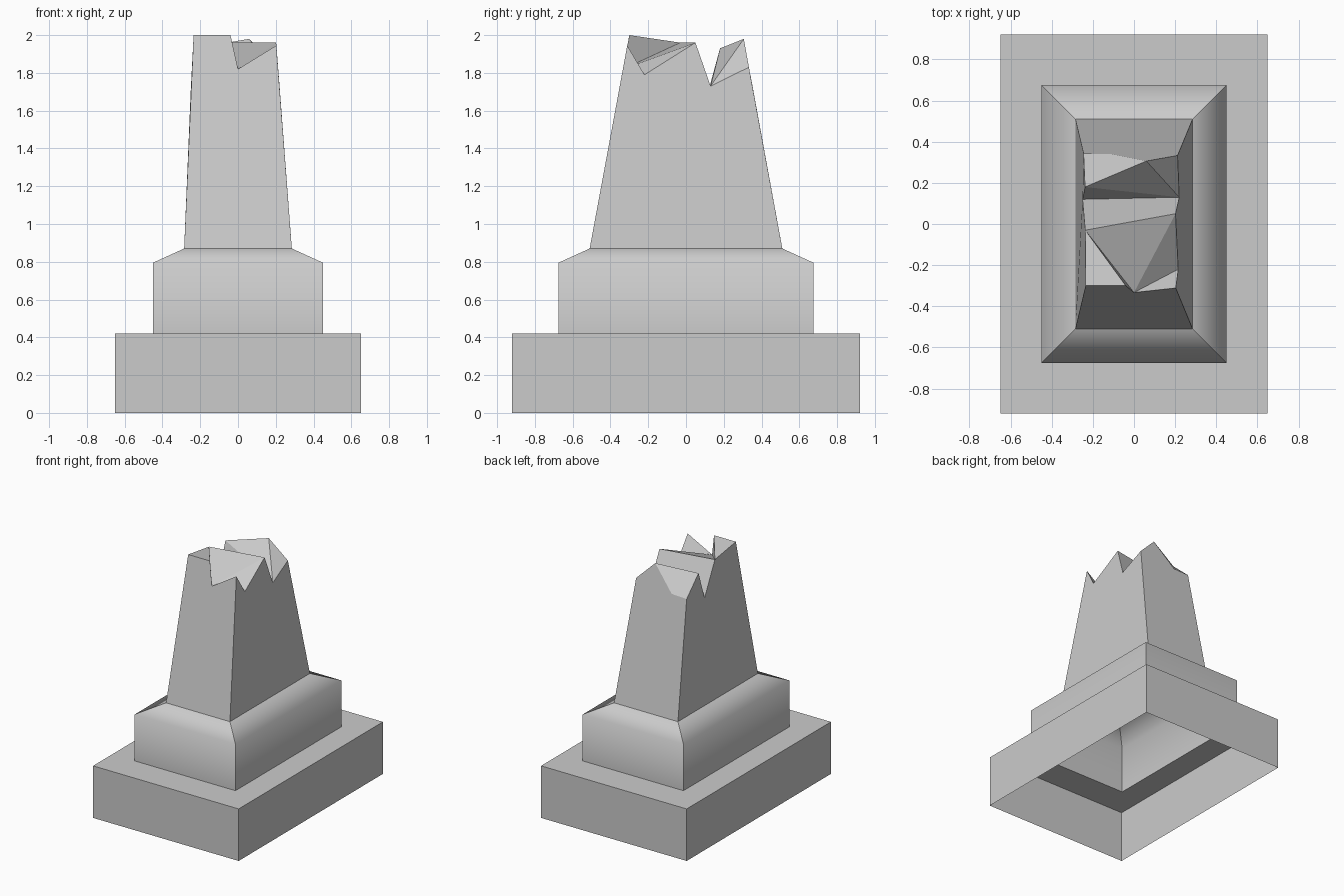
import bpy
import bmesh

cube = bpy.data.objects.get("Cube")
if cube:
    bpy.data.objects.remove(cube, do_unlink=True)

stone = bpy.data.materials.new("grey_stone")
stone.use_nodes = True
GREY = (0.6, 0.6, 0.6, 1)
stone.diffuse_color = GREY
stone.node_tree.nodes["Principled BSDF"].inputs["Base Color"].default_value = GREY


def ring(bm, hx, hy, z):
    """Four corners, starting front left of the picture plane, going round."""
    return [bm.verts.new((sx * hx, sy * hy, z))
            for sx, sy in ((-1, -1), (1, -1), (1, 1), (-1, 1))]


def finish(bm, name):
    mesh = bpy.data.meshes.new(name)
    bm.to_mesh(mesh)
    bm.free()
    mesh.materials.append(stone)
    obj = bpy.data.objects.new(name, mesh)
    bpy.context.collection.objects.link(obj)
    return obj


def stepped_shell(name, levels, smooth_ring=None):
    """Open shell through stacked rectangles, smooth only across one ring."""
    bm = bmesh.new()
    rings = [ring(bm, *level) for level in levels]
    for low, high in zip(rings, rings[1:]):
        for i in range(4):
            j = (i + 1) % 4
            face = bm.faces.new((low[i], low[j], high[j], high[i]))
            face.smooth = smooth_ring is not None
    soft = set(rings[smooth_ring]) if smooth_ring is not None else set()
    for edge in bm.edges:
        edge.smooth = all(v in soft for v in edge.verts)
    return finish(bm, name)


# Hollow base slab with a ledge reaching in to the plinth
stepped_shell("base_slab", [(0.65, 0.92, 0), (0.65, 0.92, 0.42), (0.45, 0.675, 0.42)])

# Plinth with a softly shaded sloping shoulder
stepped_shell("plinth", [(0.45, 0.675, 0.42), (0.45, 0.675, 0.795), (0.285, 0.51, 0.87)], 1)

# Tapered shaft with a jagged broken rim
rim = {
    "A": (-0.235, -0.30, 2.0), "B": (-0.04, -0.30, 2.0), "C": (0, -0.333, 1.82),
    "D": (0.203, -0.311, 1.945), "E": (0.215, -0.22, 1.79), "F": (0.202, 0.05, 1.96),
    "G": (0.22, 0.13, 1.73), "H": (0.212, 0.333, 1.83), "I": (0.06, 0.306, 1.98),
    "J": (-0.11, 0.34, 1.79), "K": (-0.245, 0.342, 1.785), "L": (-0.238, 0.18, 1.93),
    "M": (-0.25, 0.12, 1.71), "N": (-0.237, -0.03, 1.96),
}
bm = bmesh.new()
foot = ring(bm, 0.285, 0.51, 0.87)
top = {key: bm.verts.new(co) for key, co in rim.items()}
# Four walls, each from its foot edge up to its stretch of rim
for i, stretch in enumerate(("DCBA", "HGFED", "KJIH", "ANMLK")):
    bm.faces.new([foot[i], foot[(i + 1) % 4]] + [top[k] for k in stretch])
# Fracture faces across the top
for facet in ("ABN", "BCN", "CDE", "CFN", "CEF", "NFGM", "MGL", "LGI", "GHI", "LIJK"):
    bm.faces.new([top[k] for k in facet])
finish(bm, "broken_shaft")
